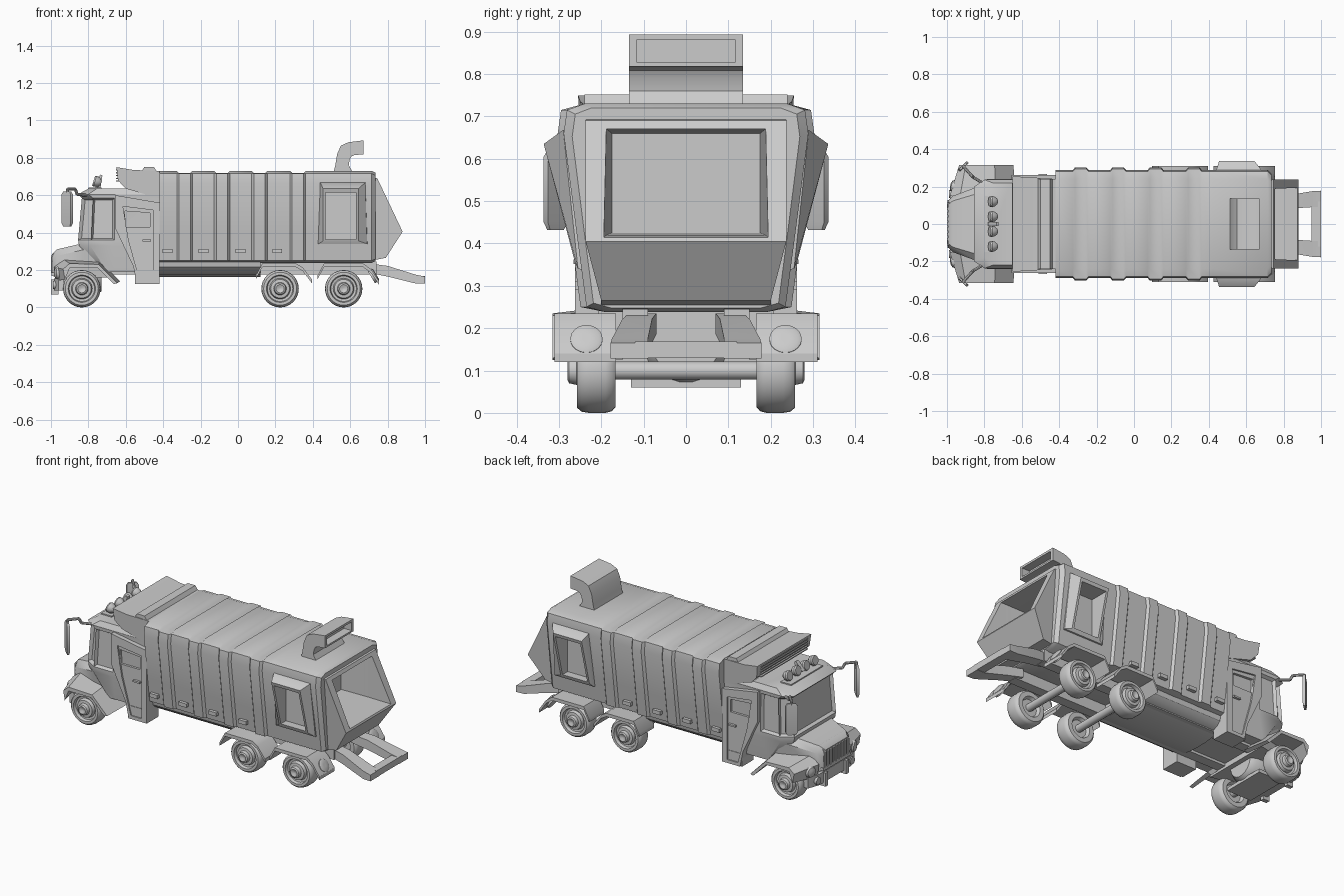
import bpy, bmesh
from math import sin, cos, pi
from mathutils import Vector


def loft(name, rings):
    """Closed skin through equal-length rings of points, capped at both ends."""
    bm = bmesh.new()
    vs = [[bm.verts.new(p) for p in r] for r in rings]
    n = len(rings[0])
    for a, b in zip(vs, vs[1:]):
        for i in range(n):
            j = (i + 1) % n
            bm.faces.new((a[i], a[j], b[j], b[i]))
    bm.faces.new(vs[0])
    bm.faces.new(vs[-1])
    bmesh.ops.recalc_face_normals(bm, faces=bm.faces)
    me = bpy.data.meshes.new(name)
    bm.to_mesh(me)
    bm.free()
    ob = bpy.data.objects.new(name, me)
    bpy.context.collection.objects.link(ob)
    return ob


def prism(name, prof, y0, y1):
    return loft(name, [[(x, y, z) for x, z in prof] for y in (y0, y1)])


def box(name, x0, x1, y0, y1, z0, z1):
    return prism(name, [(x0, z0), (x1, z0), (x1, z1), (x0, z1)], y0, y1)


def lathe(name, center, axis, prof, n=24):
    """Turn (radius, distance along axis) points about an axis."""
    c, a = Vector(center), Vector(axis).normalized()
    u = a.orthogonal().normalized()
    v = a.cross(u)
    return loft(name, [[c + a * d + (u * cos(2 * pi * i / n) + v * sin(2 * pi * i / n)) * r
                        for i in range(n)] for r, d in prof])


def rod(name, p, q, r, n=12):
    d = Vector(q) - Vector(p)
    return lathe(name, p, d, [(r, 0), (r, d.length)], n)


def strip(name, path, t, y0, y1):
    return prism(name, path + [(x, z - t) for x, z in reversed(path)], y0, y1)


def inset(ob, test, thick, depth):
    bm = bmesh.new()
    bm.from_mesh(ob.data)
    bm.normal_update()
    fs = [f for f in bm.faces if test(f.calc_center_median(), f.normal)]
    bmesh.ops.inset_individual(bm, faces=fs, thickness=thick, depth=depth)
    bm.to_mesh(ob.data)
    bm.free()


def cut(obs, cutter):
    for o in obs:
        m = o.modifiers.new("cut", 'BOOLEAN')
        m.operation, m.object, m.solver = 'DIFFERENCE', cutter, 'EXACT'
        bpy.context.view_layer.objects.active = o
        bpy.ops.object.modifier_apply(modifier=m.name)
    bpy.data.objects.remove(cutter)


# Container body with raised ribs
half = [(.19, .238), (.235, .25), (.255, .40), (.289, .66), (.281, .715), (.24, .73)]


def section(x, out=0, dip=0):
    h = [(y + (out if 0 < i < 5 else 0), z - (dip if i == 5 else 0)) for i, (y, z) in enumerate(half)]
    return [(x, y, z) for y, z in h] + [(x, -y, z) for y, z in reversed(h)]


st = [section(-.42)]
for c in (-.285, -.085, .115, .32):
    st += [section(c - .042), section(c - .03, .014, .012), section(c + .03, .014, .012), section(c + .042)]
st += [section(.42), section(.715), [(.735, y * .93, .48 + (z - .48) * .96) for _, y, z in section(0)]]
body = loft("container_body", st)


# Slanted rear hopper with a deep opening
def hopper_side(s):
    p = [(.71, .235, .70), (.745, .237, .69), (.88, .237, .405), (.79, .2, .265), (.71, .2, .25)]
    return [(x, s * y, z) for x, y, z in p]


hopper = loft("rear_hopper", [hopper_side(-1), hopper_side(1)])
mouth = [(1, .20, .41, .678), (.73, .187, .42, .67), (.56, .175, .425, .66)]
cut([body, hopper], loft("mouth_cutter", [[(x, -y, a), (x, y, a), (x, y, b), (x, -y, b)] for x, y, a, b in mouth]))

for s in (1, -1):
    # Flared side hatches of the container
    hatch = loft("side_hatch", [
        [(.42, s * .20, .33), (.70, s * .20, .33), (.70, s * .20, .68), (.42, s * .20, .68)],
        [(.43, s * .255, .34), (.69, s * .255, .34), (.68, s * .29, .668), (.44, s * .29, .668)],
        [(.455, s * .262, .355), (.645, s * .262, .355), (.645, s * .336, .635), (.455, s * .336, .635)]])
    cut([body, hatch], box("hatch_cutter", .468, .632, min(s * .215, s * .4), max(s * .215, s * .4), .362, .615))
    # Side marker lamps
    for x in (-.377, -.184, .013, .21):
        box("marker_lamp", x - .026, x + .026, s * .22, s * .262, .29, .312)

# Bent exhaust hood on the roof
pairs = [((.51, .72), (.615, .72)), ((.52, .76), (.592, .76)), ((.53, .82), (.597, .79)),
         ((.55, .865), (.607, .808)), ((.59, .883), (.625, .815)), ((.67, .893), (.67, .818))]
rings = [[(a[0], -.135, a[1]), (a[0], .135, a[1]), (b[0], .135, b[1]), (b[0], -.135, b[1])] for a, b in pairs]
rings += [[(x, -.117, .88), (x, .117, .88), (x, .117, .828), (x, -.117, .828)] for x in (.67, .62)]
loft("roof_vent", rings)


# Cab with recessed windows
def plan(z, xf, wf, xs, w):
    h = [(xf, wf), (xs, w), (-.66, w), (-.42, w)]
    return [(x, y, z) for x, y in h] + [(x, -y, z) for x, y in reversed(h)]


cab = loft("cab", [plan(.19, -.72, .18, -.70, .22), plan(.33, -.85, .195, -.79, .238),
                   plan(.36, -.855, .195, -.785, .24), plan(.585, -.835, .195, -.775, .235),
                   plan(.605, -.855, .20, -.80, .237), plan(.635, -.80, .18, -.755, .22)])
inset(cab, lambda c, n: .4 < c.z < .55 and c.x < -.68, .014, -.018)

# Roof air intake above the cab, with slats
loft("roof_intake", [
    [(-.65, y * .255, .75), (-.642, y * .25, .68), (-.60, y * .24, .635), (-.41, y * .24, .58),
     (-.41, y * .24, .728), (-.56, y * .25, .735)] for y in (-1, 1)])
prism("intake_lip", [(-.52, .72), (-.50, .752), (-.45, .752), (-.43, .72)], -.24, .24)
for i in range(5):
    z = .672 + i * .015
    box("intake_slat", -.652, -.62, -.22, .22, z, z + .006)

# Roof lamps
box("lamp_bar", -.80, -.73, -.15, .15, .63, .642)
for y in (-.12, -.04, .04, .12):
    lathe("roof_lamp", (-.755, y, .672), (-1, 0, .3), [(.012, -.025), (.026, -.01), (.03, .01), (.026, .018)], 16)
    rod("lamp_post", (-.755, y, .635), (-.755, y, .67), .008, 8)
prism("lamp_guard", [(-.78, .66), (-.735, .71), (-.725, .705), (-.735, .64)], -.012, .012)

# Hood, grille and bumper
hs = [(-.995, .125, .17, .285), (-.97, .15, .16, .31), (-.82, .205, .16, .345), (-.70, .235, .16, .355)]
loft("hood", [[(x, -w * .9, a), (x, w * .9, a), (x, w, b - .035), (x, w * .82, b),
               (x, -w * .82, b), (x, -w, b - .035)] for x, w, a, b in hs])
for i in range(9):
    y = -.108 + i * .027
    prism("grille_slat", [(-1, .185), (-1, .275), (-.965, .312), (-.96, .185)], y - .007, y + .007)
box("grille_frame", -.998, -.97, -.128, .128, .168, .187)
loft("bumper", [[(x, -y, .09), (x, y, .09), (x, y, .155), (x, -y, .155)]
                for x, y in ((-.985, .15), (-.96, .22), (-.93, .22))])
lathe("engine_sump", (-.93, 0, .165), (1, 0, 0), [(.08, 0), (.10, .03), (.10, .17), (.08, .20)], 20)
box("skid_plate", -.91, -.75, -.13, .13, .06, .08)

for s in (1, -1):
    # Door with recessed panel, window, handle and step
    door = prism("door", [(-.655, .60), (-.42, .56), (-.42, .125), (-.54, .125), (-.56, .22), (-.655, .42)],
                 s * .20, s * .262)
    prof = [(-.615, .54), (-.455, .52), (-.455, .145), (-.525, .145), (-.585, .36)]
    cut([door], prism("panel_cutter", prof, s * .252, s * .3))
    cut([door], prism("window_cutter", [(-.60, .43), (-.47, .43), (-.47, .505), (-.605, .515)], s * .236, s * .3))
    box("door_handle", -.51, -.465, s * .245, s * .266, .352, .362)
    box("cab_step", -.55, -.42, s * .15, s * .255, .125, .20)

    # Front fender, headlamp and tow hook
    loft("front_fender", [
        [(-.985, s * .15, .215), (-.93, s * .15, .255), (-.74, s * .15, .25), (-.63, s * .15, .14),
         (-.655, s * .15, .13), (-.75, s * .15, .22), (-.92, s * .15, .22), (-.975, s * .15, .14)],
        [(-.935, s * .315, .205), (-.90, s * .315, .235), (-.745, s * .315, .23), (-.645, s * .315, .13),
         (-.665, s * .315, .125), (-.75, s * .315, .212), (-.90, s * .315, .212), (-.925, s * .315, .15)]])
    lathe("head_lamp", (-.955, s * .20, .185), (-1, s * .25, 0), [(.03, -.03), (.034, .01), (.028, .022), (.01, .028)], 16)
    box("tow_hook", -1.0, -.96, s * .085, s * .11, .07, .15)
    rod("fog_lamp", (-.99, s * .16, .12), (-.95, s * .16, .12), .022)

    # Wing mirror on a bent arm
    pts = [(-.81, s * .22, .60), (-.86, s * .25, .605), (-.87, s * .26, .632), (-.912, s * .308, .632), (-.912, s * .308, .59)]
    for p, q in zip(pts, pts[1:]):
        rod("mirror_arm", p, q, .008, 8)
    loft("wing_mirror", [[(-.913 + dx * k, s * (.308 + dy * k), z) for dx, dy in
                          ((-.03, -.018), (-.018, -.028), (.03, .018), (.018, .028))]
                         for z, k in ((.432, .7), (.45, 1), (.605, 1), (.62, .7))])

    # Rear fenders with sloped lamp plate
    strip("middle_fender", [(.095, .17), (.13, .235), (.31, .235), (.345, .215), (.395, .15)], .02, s * .165, s * .31)
    strip("rear_fender", [(.425, .17), (.46, .235), (.67, .235), (.71, .205), (.755, .14)], .02, s * .165, s * .31)
    lathe("tail_lamp", (.73, s * .235, .172), (1, 0, .6), [(.038, -.02), (.038, .006), (.03, .01), (.01, .01)], 20)

    # Wheels
    tyre = [(.005, .272), (.022, .28), (.03, .276), (.034, .258), (.05, .256), (.056, .238), (.068, .24), (.073, .257),
            (.088, .257), (.097, .247), (.1, .23), (.1, .19), (.096, .175), (.086, .166), (.06, .166), (.05, .185), (.005, .185)]
    for x in (-.835, .225, .565):
        lathe("wheel", (x, 0, .1), (0, s, 0), tyre, 32)

    # Chassis rail and tow arm
    box("chassis_rail", -.70, .74, s * .09, s * .15, .175, .245)
    loft("tow_arm", [[(x, s * a, z0), (x, s * b, z0), (x, s * b, z1), (x, s * a, z1)]
                     for x, a, b, z0, z1 in ((.70, .07, .135, .185, .235), (.80, .08, .15, .165, .222),
                                             (.95, .09, .175, .128, .175), (1, .09, .178, .128, .165))])

# Axles, rounded belly tank and tow crossbar
for x in (-.835, .225, .565):
    rod("axle", (x, -.2, .1), (x, .2, .1), .022)
box("tow_crossbar", .95, 1.0, -.12, .12, .13, .168)
loft("belly_tank", [[(x, -.21 * cos(pi * i / 12), .25 - .088 * sin(pi * i / 12) ** .7) for i in range(13)]
                    for x in (-.45, .12)])

# Smooth shading with sharp edges kept
bpy.ops.object.select_all(action='SELECT')
bpy.context.view_layer.objects.active = body
bpy.ops.object.shade_smooth_by_angle(angle=.6)
